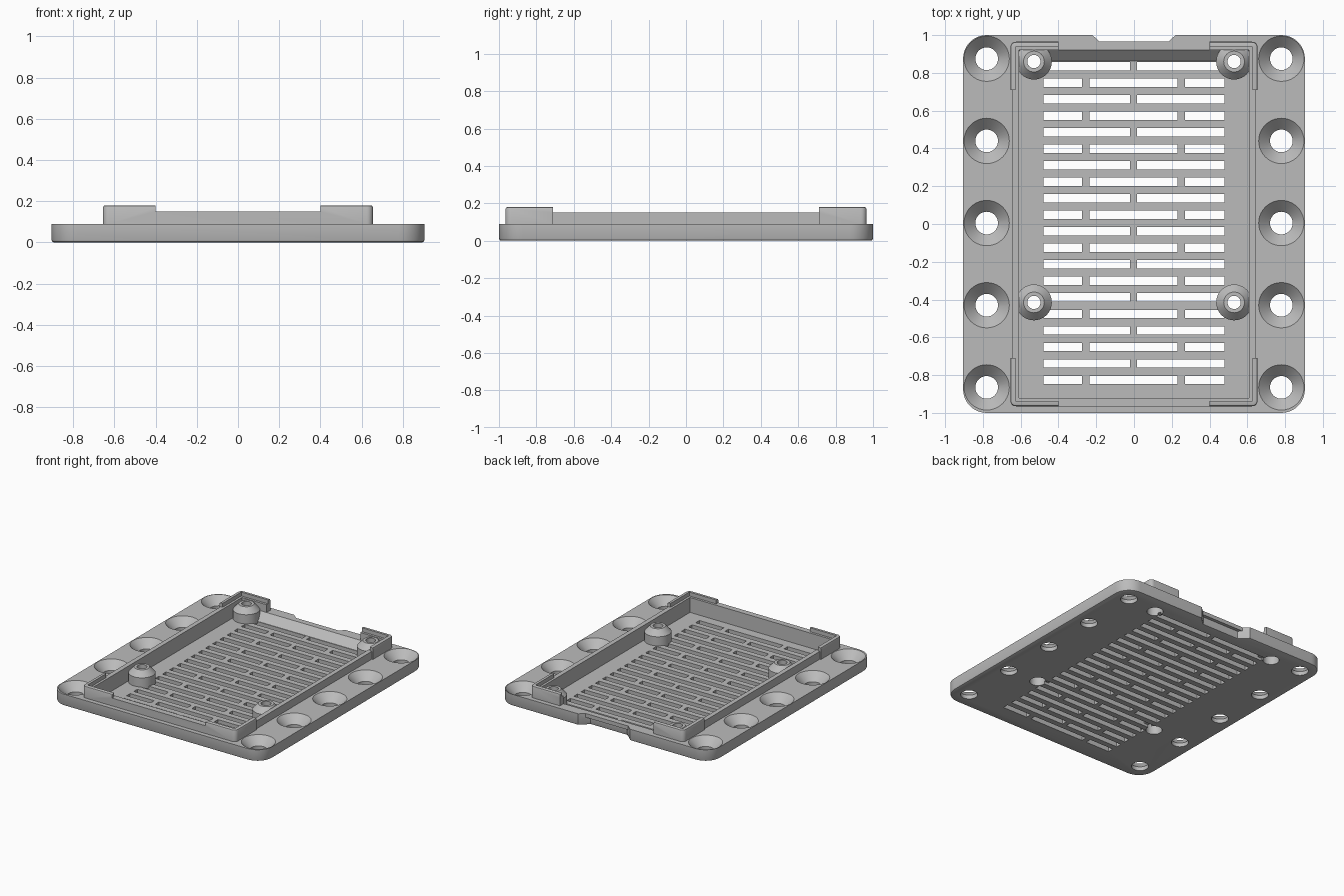
import bpy, bmesh, math

cube = bpy.data.objects.get("Cube")
if cube:
    bpy.data.objects.remove(cube, do_unlink=True)

grey = bpy.data.materials.new("plain grey")
grey.use_nodes = True
colour = (0.5, 0.5, 0.5, 1)
grey.diffuse_color = colour
grey.node_tree.nodes["Principled BSDF"].inputs["Base Color"].default_value = colour


def finish(name, bm):
    bmesh.ops.recalc_face_normals(bm, faces=bm.faces[:])
    mesh = bpy.data.meshes.new(name)
    bm.to_mesh(mesh)
    bm.free()
    mesh.materials.append(grey)
    ob = bpy.data.objects.new(name, mesh)
    bpy.context.collection.objects.link(ob)
    return ob


def add_prism(bm, points, offset):
    """Closed outline of 3D points, extruded along offset."""
    face = bm.faces.new([bm.verts.new(p) for p in points])
    geom = bmesh.ops.extrude_face_region(bm, geom=[face])["geom"]
    bmesh.ops.translate(bm, vec=offset,
                        verts=[v for v in geom if isinstance(v, bmesh.types.BMVert)])


def add_box(bm, x0, x1, y0, y1, z0, z1):
    add_prism(bm, [(x0, y0, z0), (x1, y0, z0), (x1, y1, z0), (x0, y1, z0)],
              (0, 0, z1 - z0))


def add_lathe(bm, profile, x, y, sides=40):
    """Solid of revolution from (radius, height) pairs, capped at both ends."""
    rings = []
    for r, z in profile:
        rings.append([bm.verts.new((x + r * math.cos(2 * math.pi * i / sides),
                                    y + r * math.sin(2 * math.pi * i / sides), z))
                      for i in range(sides)])
    for a, b in zip(rings, rings[1:]):
        for i in range(sides):
            j = (i + 1) % sides
            bm.faces.new((a[i], a[j], b[j], b[i]))
    bm.faces.new(rings[0])
    bm.faces.new(rings[-1])


def rounded_outline(hx, hy, r, z, steps):
    pts = []
    for k, (sx, sy) in enumerate([(1, 1), (-1, 1), (-1, -1), (1, -1)]):
        for i in range(steps + 1):
            a = math.pi / 2 * (k + i / steps)
            pts.append((sx * (hx - r) + r * math.cos(a),
                        sy * (hy - r) + r * math.sin(a), z))
    return pts


def chamfer(bm, z, size):
    edges = [e for e in bm.edges if all(abs(v.co.z - z) < 1e-5 for v in e.verts)]
    bmesh.ops.bevel(bm, geom=edges, offset=size, segments=2, affect='EDGES', profile=0.5)


def combine(target, tool, operation):
    mod = target.modifiers.new(operation.lower(), 'BOOLEAN')
    mod.operation = operation
    mod.solver = 'EXACT'
    mod.object = tool
    tool.hide_render = True
    bpy.context.view_layer.objects.active = target
    bpy.ops.object.modifier_apply(modifier=mod.name)
    bpy.data.objects.remove(tool, do_unlink=True)


TOP, FLOOR, RIM, LIP = 0.09, 0.035, 0.15, 0.18

# Base plate with rounded corners and a cable notch in the back edge
bm = bmesh.new()
outline = rounded_outline(0.905, 1, 0.125, 0, 10)
notch = [(0.22, 1, 0), (0.155, 0.94, 0), (-0.155, 0.94, 0), (-0.22, 1, 0)]
add_prism(bm, outline[:11] + notch + outline[11:], (0, 0, TOP))
chamfer(bm, 0, 0.013)
plate = finish("vented_base_plate", bm)

# Raised frame
bm = bmesh.new()
add_prism(bm, rounded_outline(0.655, 0.965, 0.03, 0.06, 5), (0, 0, LIP - 0.06))
chamfer(bm, LIP, 0.01)
frame = finish("raised_frame", bm)

# Lower the frame between the corner lips, step the board ledge, open the back
for box in [(-0.40, 0.40, -2, 2, RIM, 1),
            (-2, 2, -0.71, 0.71, RIM, 1),
            (-0.628, 0.628, -0.938, 0.938, RIM, 1),
            (-0.40, 0.40, 0.8, 2, TOP, 1)]:
    bm = bmesh.new()
    add_box(bm, *box)
    combine(frame, finish("frame_cutter", bm), 'DIFFERENCE')
for side in (-1, 1):
    bm = bmesh.new()
    x0, x1 = sorted((side * 0.645, side * 1))
    add_box(bm, x0, x1, -0.71, 0.71, TOP, 1)
    combine(frame, finish("frame_cutter", bm), 'DIFFERENCE')
combine(plate, frame, 'UNION')

# Board pocket with a sloped back end
bm = bmesh.new()
section = [(-0.92, FLOOR), (0.862, FLOOR), (0.92, TOP), (0.92, 1), (-0.92, 1)]
add_prism(bm, [(-0.61, y, z) for y, z in section], (1.22, 0, 0))
combine(plate, finish("pocket_cutter", bm), 'DIFFERENCE')

# Ventilation slots in alternating rows of two and three
bm = bmesh.new()
halves = [(-0.48, -0.02), (0.015, 0.48)]
thirds = [(-0.48, -0.275), (-0.235, 0.23), (0.27, 0.48)]
for row in range(20):
    y = 0.835 - row * 0.0874
    for x0, x1 in (thirds if row % 2 else halves):
        add_box(bm, x0, x1, y - 0.022, y + 0.022, -0.1, 0.1)
combine(plate, finish("slot_cutter", bm), 'DIFFERENCE')

# Countersunk screw holes along both sides
bm = bmesh.new()
for x in (-0.78, 0.78):
    for i in range(5):
        add_lathe(bm, [(0.06, -0.1), (0.06, 0.03), (0.12, TOP), (0.12, 0.3)],
                  x, 0.875 - i * 0.435)
combine(plate, finish("screw_hole_cutter", bm), 'DIFFERENCE')

# Standoffs, then their bores and the wider recess from below
posts = [(x, y) for x in (-0.53, 0.53) for y in (0.86, -0.415)]
for name, profile, operation in [
        ("standoffs", [(0.095, 0.02), (0.095, 0.105), (0.055, 0.148)], 'UNION'),
        ("bore_cutter", [(0.057, -0.1), (0.057, 0.085), (0.035, 0.085), (0.035, 0.3)],
         'DIFFERENCE')]:
    bm = bmesh.new()
    for x, y in posts:
        add_lathe(bm, profile, x, y)
    combine(plate, finish(name, bm), operation)

# Crisp edges, smooth round surfaces
bpy.ops.object.select_all(action='DESELECT')
plate.select_set(True)
bpy.context.view_layer.objects.active = plate
bpy.ops.object.shade_smooth_by_angle(angle=math.radians(30))
